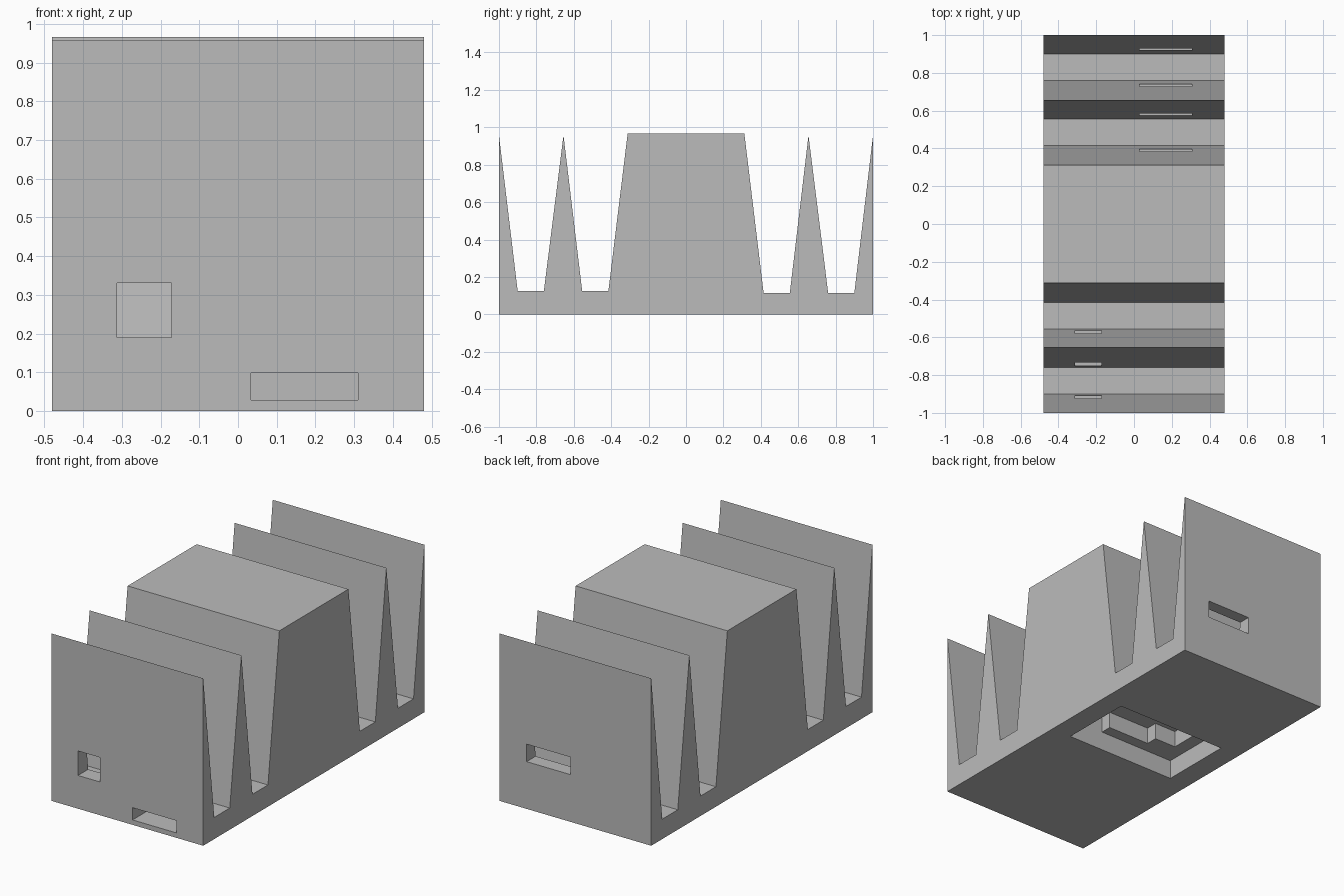
import bpy
import bmesh

cube = bpy.data.objects.get("Cube")
if cube:
    bpy.data.objects.remove(cube, do_unlink=True)

WIDTH = 0.48   # half width along x
TOP = 0.966    # top of the central block

grey = bpy.data.materials.new("plain_grey")
grey.use_nodes = True
grey.diffuse_color = (0.5, 0.5, 0.5, 1)
grey.node_tree.nodes["Principled BSDF"].inputs["Base Color"].default_value = (0.5, 0.5, 0.5, 1)


def prism(name, points, offset):
    """Extrude a flat outline of 3D points along offset into a closed solid."""
    bm = bmesh.new()
    face = bm.faces.new([bm.verts.new(p) for p in points])
    grown = bmesh.ops.extrude_face_region(bm, geom=[face])["geom"]
    moved = [v for v in grown if isinstance(v, bmesh.types.BMVert)]
    bmesh.ops.translate(bm, verts=moved, vec=offset)
    bmesh.ops.recalc_face_normals(bm, faces=bm.faces)
    mesh = bpy.data.meshes.new(name)
    bm.to_mesh(mesh)
    bm.free()
    mesh.materials.append(grey)
    obj = bpy.data.objects.new(name, mesh)
    bpy.context.collection.objects.link(obj)
    return obj


def box(name, x0, x1, y0, y1, z0, z1):
    outline = [(x0, y0, z0), (x1, y0, z0), (x1, y1, z0), (x0, y1, z0)]
    return prism(name, outline, (0, 0, z1 - z0))


def half_profile(side, floor):
    """Fins and grooves from the outer end in to the central block."""
    peak = TOP - 0.009
    half = [(1, 0), (1, peak), (0.9, floor), (0.76, floor), (0.655, peak),
            (0.555, floor), (0.415, floor), (0.312, TOP)]
    return [(-WIDTH, side * y, z) for y, z in half]


# Finned body
outline = half_profile(-1, 0.124) + half_profile(1, 0.114)[::-1]
body = prism("finned_body", outline, (2 * WIDTH, 0, 0))

# Stepped upper part of the underside pocket
steps = [(-0.275, 0.25), (-0.275, 0.017), (-0.138, 0.017), (-0.138, -0.05),
         (0.13, -0.05), (0.13, -0.115), (0.275, -0.115), (0.275, 0.25)]
cutters = [
    box("pocket_cutter", -0.353, 0.353, -0.115, 0.312, -0.1, 0.11),
    prism("stepped_cutter", [(x, y, -0.1) for x, y in steps], (0, 0, 0.305)),
    # Square window through the front fins
    box("window_cutter", -0.312, -0.172, -1.1, -0.48, 0.19, 0.33),
    # Low slot in the front wall
    box("front_slot_cutter", 0.033, 0.31, -1.1, -0.6, 0.028, 0.098),
    # Slot through the back fins into the block
    box("back_slot_cutter", 0.03, 0.308, 0.15, 1.1, 0.27, 0.37),
]
for cutter in cutters:
    cutter.hide_render = True
    cut = body.modifiers.new(cutter.name, "BOOLEAN")
    cut.operation = "DIFFERENCE"
    cut.solver = "EXACT"
    cut.object = cutter

# Bake the cuts and drop the cutters
graph = bpy.context.evaluated_depsgraph_get()
result = bpy.data.meshes.new_from_object(body.evaluated_get(graph))
body.modifiers.clear()
body.data = result
body.data.name = "finned_body"
for cutter in cutters:
    bpy.data.objects.remove(cutter, do_unlink=True)
